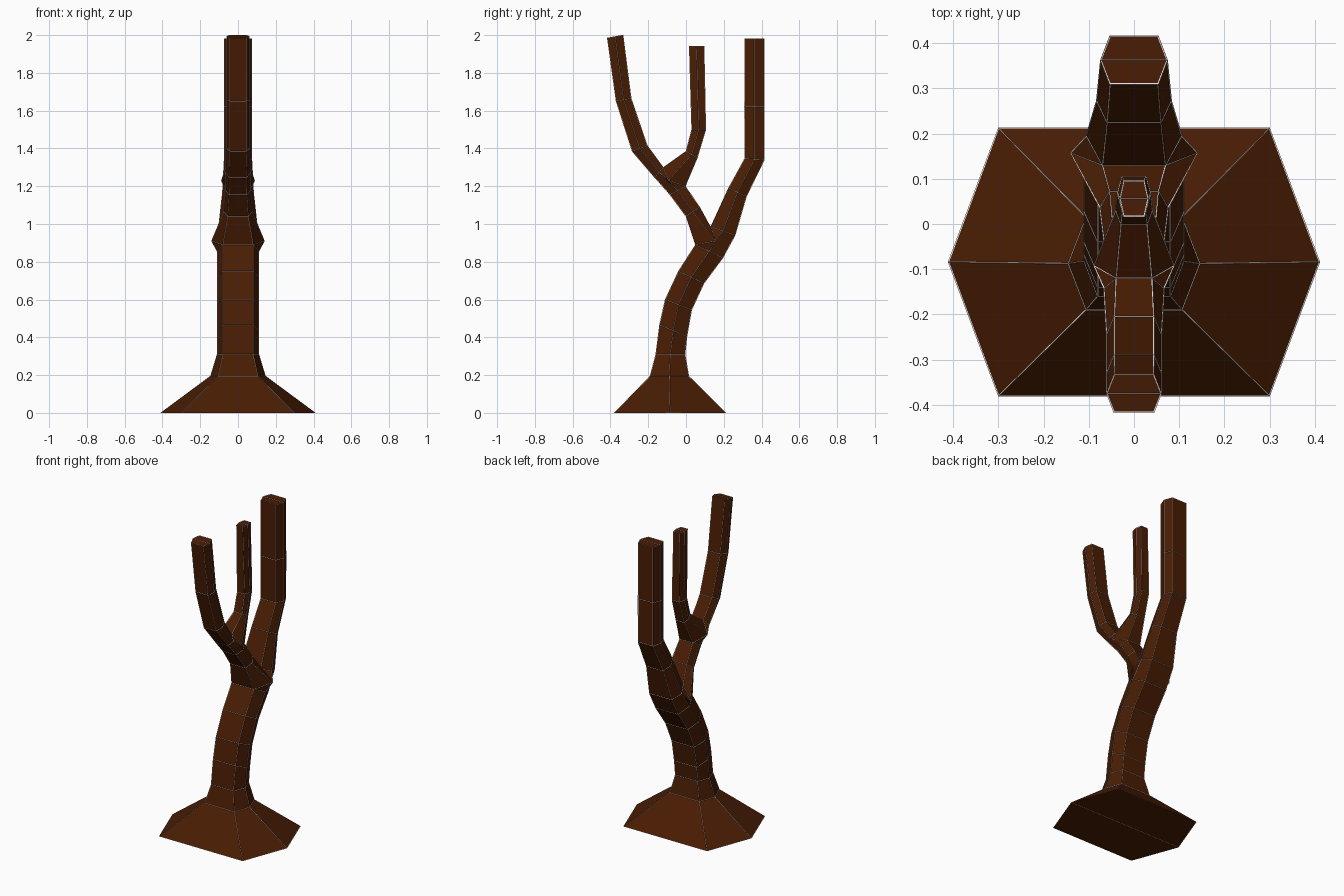
import bpy, bmesh

if "Cube" in bpy.data.objects:
    bpy.data.objects.remove(bpy.data.objects["Cube"])

bark = bpy.data.materials.new("dark_brown_bark")
bark.diffuse_color = (0.067, 0.012, 0.001, 1)
bark.use_nodes = True
bark.node_tree.nodes["Principled BSDF"].inputs["Base Color"].default_value = bark.diffuse_color
pale = bpy.data.materials.new("pale_grey_edges")
pale.diffuse_color = (0.8, 0.8, 0.8, 1)
pale.use_nodes = True
pale.node_tree.nodes["Principled BSDF"].inputs["Base Color"].default_value = pale.diffuse_color

bm = bmesh.new()


def pair(y, z, w):
    """Mirrored pair of corners."""
    return bm.verts.new((w, y, z)), bm.verts.new((-w, y, z))


def ring(front, back, width, front_flat=None, back_flat=None):
    """Six-sided section: front edge, side corners and back edge (y, z)."""
    side = ((front[0] + back[0]) / 2, (front[1] + back[1]) / 2)
    return [pair(*front, front_flat or width * 0.73),
            pair(*side, width),
            pair(*back, back_flat or width * 0.73)]


def loop(r):
    f, s, b = r
    return [s[0], b[0], b[1], s[1], f[1], f[0]]


def tube(rings):
    """Skin consecutive sections with quads."""
    for lower, upper in zip(rings, rings[1:]):
        a, b = loop(lower), loop(upper)
        for i in range(6):
            j = (i + 1) % 6
            bm.faces.new((a[i], a[j], b[j], b[i]))


def fork(lower, upper, knot, open_side):
    """Join two sections around a side knot, leaving one side open;
    return the section from which the branch grows."""
    o, c = (0, 2) if open_side == "front" else (2, 0)
    bm.faces.new((lower[c][0], lower[c][1], upper[c][1], upper[c][0]))
    for k in (0, 1):
        bm.faces.new((lower[1][k], lower[c][k], upper[c][k], upper[1][k]))
        bm.faces.new((lower[1][k], upper[1][k], knot[k]))
        bm.faces.new((lower[1][k], knot[k], lower[o][k]))
        bm.faces.new((upper[1][k], upper[o][k], knot[k]))
    if open_side == "front":
        return [lower[0], knot, upper[0]]
    return [upper[2], knot, lower[2]]


# Flared base and curved trunk
trunk = [
    ring((-0.38, 0.0), (0.212, 0.0), 0.41),
    ring((-0.19, 0.195), (0.015, 0.195), 0.145),
    ring((-0.16, 0.31), (-0.005, 0.31), 0.11),
    ring((-0.14, 0.465), (0.005, 0.405), 0.11),
    ring((-0.11, 0.60), (0.03, 0.545), 0.11),
    ring((-0.04, 0.75), (0.095, 0.685), 0.11),
    ring((0.05, 0.89), (0.195, 0.82), 0.11),
]
tube(trunk)

# Rear limb above the first fork
rear = [
    ring((0.13, 0.985), (0.26, 0.94), 0.105, 0.07, 0.08),
    ring((0.225, 1.19), (0.32, 1.145), 0.082),
    ring((0.31, 1.345), (0.415, 1.34), 0.073),
    ring((0.31, 1.62), (0.415, 1.62), 0.073),
    ring((0.31, 1.98), (0.415, 1.98), 0.073),
]
branch_start = fork(trunk[-1], rear[0], pair(0.157, 0.91, 0.14), "front")
tube(rear)

# Front limb, up to the second fork
front_low = [
    branch_start,
    ring((0.0, 1.04), (0.072, 1.09), 0.075),
    ring((-0.085, 1.155), (-0.003, 1.2), 0.065),
]
tube(front_low)
front_high = [
    ring((-0.165, 1.245), (-0.12, 1.30), 0.066, 0.046, 0.04),
    ring((-0.285, 1.385), (-0.205, 1.415), 0.06),
    ring((-0.37, 1.65), (-0.29, 1.665), 0.06),
    ring((-0.417, 1.985), (-0.333, 2.0), 0.06),
]
twig_start = fork(front_low[-1], front_high[0],
                  pair(-0.092, 1.23, 0.088), "back")
tube(front_high)

# Thin middle twig
twig = [
    twig_start,
    ring((0.0, 1.385), (0.06, 1.35), 0.04),
    ring((0.03, 1.50), (0.105, 1.50), 0.036),
    ring((0.017, 1.94), (0.096, 1.94), 0.031),
]
tube(twig)

# Close the underside and the cut limb ends, each with two halves
for f, s, b in (trunk[0], rear[-1], front_high[-1], twig[-1]):
    for e in (f, b):
        bm.faces.new((e[0], e[1], s[1], s[0]))
bmesh.ops.recalc_face_normals(bm, faces=bm.faces)


def add_object(name, material):
    mesh = bpy.data.meshes.new(name)
    bm.to_mesh(mesh)
    mesh.materials.append(material)
    obj = bpy.data.objects.new(name, mesh)
    bpy.context.collection.objects.link(obj)
    return obj


add_object("bare_tree", bark)

# Hairline pale strips along every edge
strips = add_object("edge_strips", pale)
wire = strips.modifiers.new("wire", 'WIREFRAME')
wire.thickness = 0.004
wire.offset = 0
wire.use_even_offset = False
wire.use_replace = True
bm.free()
